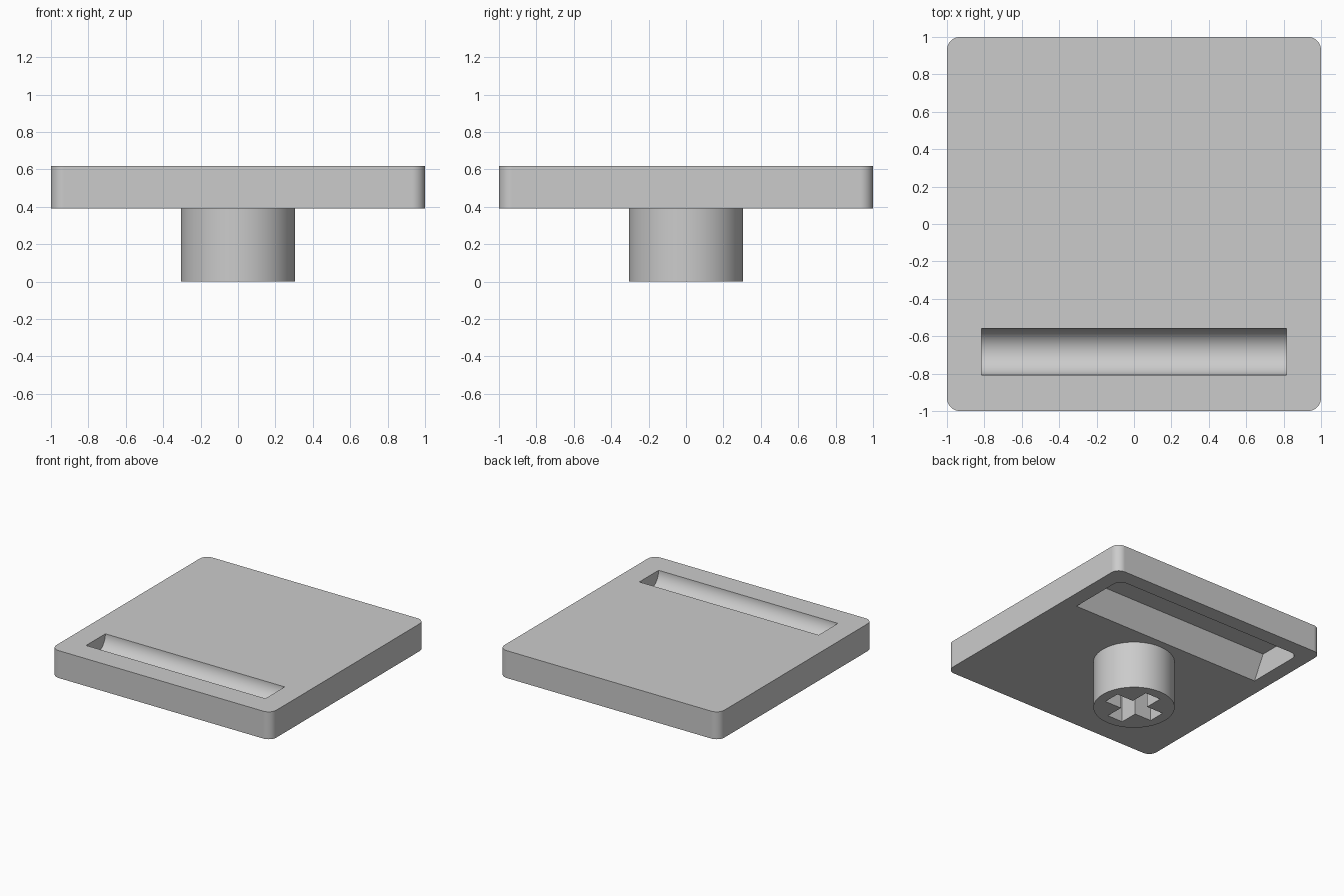
import bpy
import bmesh
from math import cos, sin, pi, radians
from mathutils import Vector

if "Cube" in bpy.data.objects:
    bpy.data.objects.remove(bpy.data.objects["Cube"])

TOP, UNDER = 0.617, 0.392      # plate top and underside heights

grey = bpy.data.materials.new("light_grey")
grey.use_nodes = True
colour = (0.6, 0.6, 0.6, 1)
grey.diffuse_color = colour
grey.node_tree.nodes["Principled BSDF"].inputs["Base Color"].default_value = colour


def arc(cx, cy, r, start, end, steps):
    """Points along an arc, angles in degrees."""
    angles = [radians(start + (end - start) * i / steps) for i in range(steps + 1)]
    return [(cx + r * cos(a), cy + r * sin(a)) for a in angles]


def prism(name, points, extrude, adjust=None):
    """Extrude a closed outline along a vector; adjust may move vertices."""
    bm = bmesh.new()
    base = bm.faces.new([bm.verts.new(p) for p in points])
    new = bmesh.ops.extrude_face_region(bm, geom=[base], use_keep_orig=True)["geom"]
    moved = [g for g in new if isinstance(g, bmesh.types.BMVert)]
    bmesh.ops.translate(bm, verts=moved, vec=Vector(extrude))
    if adjust:
        for v in moved:
            adjust(v)
    bmesh.ops.recalc_face_normals(bm, faces=bm.faces[:])
    mesh = bpy.data.meshes.new(name)
    bm.to_mesh(mesh)
    bm.free()
    mesh.materials.append(grey)
    obj = bpy.data.objects.new(name, mesh)
    bpy.context.collection.objects.link(obj)
    return obj


def flat(points, z):
    return [(x, y, z) for x, y in points]


def activate(obj):
    bpy.ops.object.select_all(action='DESELECT')
    obj.select_set(True)
    bpy.context.view_layer.objects.active = obj


def cut(obj, cutter):
    """Subtract the cutter and throw it away."""
    activate(obj)
    mod = obj.modifiers.new("cut", 'BOOLEAN')
    mod.operation, mod.solver, mod.object = 'DIFFERENCE', 'EXACT', cutter
    bpy.ops.object.modifier_apply(modifier=mod.name)
    bpy.data.objects.remove(cutter)


def finish(obj):
    activate(obj)
    bpy.ops.object.shade_smooth_by_angle(angle=radians(30))
    obj.modifiers.new("flat_sides", 'WEIGHTED_NORMAL').keep_sharp = True


# Plate with rounded upright corners
r = 0.07
k = 1 - r
outline = []
for i, (sx, sy) in enumerate([(1, 1), (-1, 1), (-1, -1), (1, -1)]):
    outline += arc(sx * k, sy * k, r, i * 90, i * 90 + 90, 10)
plate = prism("plate", flat(outline, UNDER), (0, 0, TOP - UNDER))

# Half-round trough across the front of the top
w = 0.815
groove = arc(-0.683, TOP, 0.125, 180, 360, 40)
groove = [(groove[0][0], TOP + 0.1)] + groove + [(groove[-1][0], TOP + 0.1)]
cut(plate, prism("trough_cutter", [(-w, y, z) for y, z in groove], (2 * w, 0, 0)))

# Pocket under the back, with a sloping inner wall
half, c = 0.875, 0.065
inner = 0.32
pocket = ([(-half, inner), (half, inner)]
          + arc(half - c, half - c, c, 0, 90, 8)
          + arc(c - half, half - c, c, 90, 180, 8))


def slope(v):
    if v.co.y < inner + 0.01:
        v.co.y += 0.15


cut(plate, prism("pocket_cutter", flat(pocket, 0.3), (0, 0, 0.28), slope))
finish(plate)

# Round stem with a cross-shaped socket
stem = prism("stem", flat(arc(0, 0, 0.306, 0, 360, 64)[:-1], 0), (0, 0, UNDER + 0.01))
a, b = 0.222, 0.07
cross = []
for i in range(4):
    cs, sn = round(cos(i * pi / 2)), round(sin(i * pi / 2))
    cross += [(x * cs - y * sn, x * sn + y * cs) for x, y in [(a, -b), (a, b), (b, b)]]
cut(stem, prism("socket_cutter", flat(cross, -0.1), (0, 0, 0.1 + UNDER)))
finish(stem)
